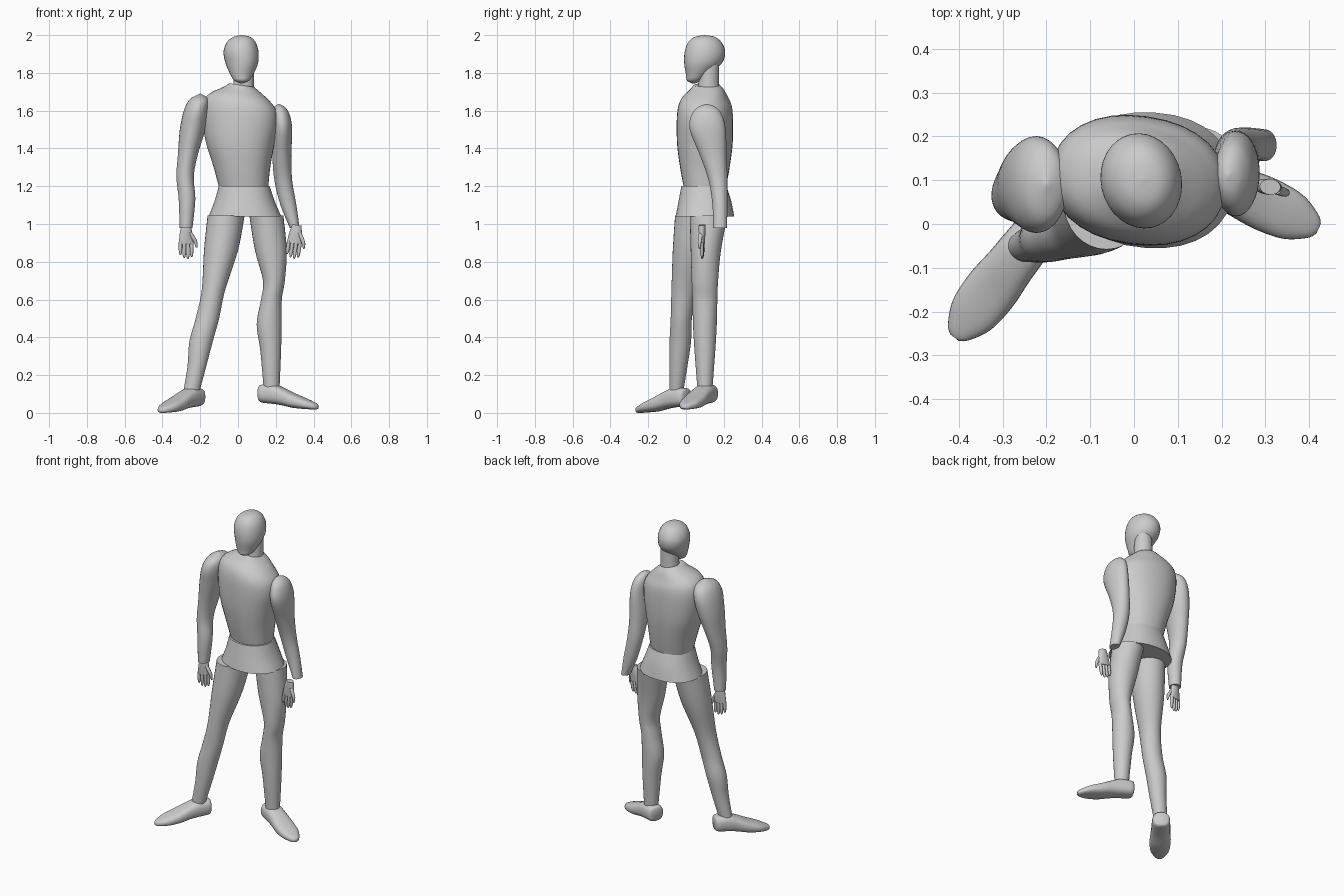
import bpy
import bmesh
import math
from mathutils import Matrix, Vector

default_cube = bpy.data.objects.get("Cube")
if default_cube:
    bpy.data.objects.remove(default_cube, do_unlink=True)


def spline(sections, steps):
    """Smoothly interpolate section tuples (Catmull-Rom)."""
    rows = [Vector(s) for s in sections]
    padded = [rows[0]] + rows + [rows[-1]]
    result = []
    for a, b, c, d in zip(padded, padded[1:], padded[2:], padded[3:]):
        for step in range(steps):
            t = step / steps
            tangent_b, tangent_c = (c - a) / 2, (d - b) / 2
            result.append(b * (2*t**3 - 3*t**2 + 1) + tangent_b * (t**3 - 2*t**2 + t)
                          + c * (3*t**2 - 2*t**3) + tangent_c * (t**3 - t**2))
    return result + [rows[-1]]


def finish(name, bm):
    bmesh.ops.recalc_face_normals(bm, faces=bm.faces)
    mesh = bpy.data.meshes.new(name)
    bm.to_mesh(mesh)
    bm.free()
    part = bpy.data.objects.new(name, mesh)
    bpy.context.collection.objects.link(part)
    bpy.ops.object.select_all(action='DESELECT')
    part.select_set(True)
    bpy.context.view_layer.objects.active = part
    bpy.ops.object.shade_smooth_by_angle(angle=math.radians(50))
    return part


def loft(name, sections, turn=0, power=2.0, lean=0, frame=None, sides=32, steps=5):
    """Skin oval sections given as (x, y, z, half width, half depth)."""
    bm = bmesh.new()
    bottom, top = sections[0][2], sections[-1][2]
    spin = Matrix.Rotation(math.radians(turn), 3, 'Z')
    rings = []
    for x, y, z, rx, ry in spline(sections, steps):
        ring = []
        for i in range(sides):
            angle = math.tau * i / sides
            c, s = math.cos(angle), math.sin(angle)
            oval = Vector((math.copysign(abs(c) ** (2 / power), c) * max(rx, .002),
                           math.copysign(abs(s) ** (2 / power), s) * max(ry, .002), 0))
            point = Vector((x, y, z)) + spin @ oval
            point.z -= lean * (point.x - x) * (z - bottom) / (top - bottom)
            ring.append(bm.verts.new(frame @ point if frame else point))
        rings.append(ring)
    for low, high in zip(rings, rings[1:]):
        for i in range(sides):
            j = (i + 1) % sides
            bm.faces.new((low[i], low[j], high[j], high[i]))
    bm.faces.new(rings[0])
    bm.faces.new(rings[-1])
    return finish(name, bm)


# Head and neck
loft("head", [(.02, .04, 1.745, .01, .01), (.02, .045, 1.76, .04, .04),
              (.02, .06, 1.79, .06, .06), (.02, .09, 1.85, .085, .1),
              (.016, .1, 1.91, .092, .108), (.017, .1, 1.96, .077, .09),
              (.02, .1, 1.99, .045, .055), (.02, .1, 2, .002, .002)], turn=12)
loft("neck", [(.03, .12, 1.69, .06, .06), (.03, .12, 1.74, .055, .055),
              (.035, .125, 1.86, .05, .05)])

# Torso tapers to the waist and leans toward its left shoulder
loft("torso", [(.03, .1, 1.19, .13, .11), (.02, .1, 1.3, .15, .13),
               (.01, .1, 1.42, .18, .145), (.01, .1, 1.54, .2, .147),
               (.01, .1, 1.62, .195, .14), (.01, .1, 1.67, .16, .12),
               (.02, .11, 1.71, .1, .09), (.02, .11, 1.735, .065, .07)],
     turn=-8, power=2.2, lean=.15)

# Flared hip piece
loft("hips", [(.037, .1, 1.04, .193, .155), (.035, .1, 1.12, .16, .14),
              (.033, .095, 1.2, .135, .12)], turn=-4, power=2.2)

# Arms
loft("right_arm", [(-.275, .045, .98, .034, .037), (-.27, .05, 1.13, .044, .045),
                   (-.28, .065, 1.25, .046, .055), (-.265, .08, 1.37, .053, .075),
                   (-.24, .09, 1.5, .068, .1), (-.22, .09, 1.6, .067, .11),
                   (-.205, .09, 1.66, .05, .08), (-.2, .09, 1.69, .002, .002)])
loft("left_arm", [(.3, .18, .98, .026, .036), (.267, .18, 1.1, .042, .04),
                  (.24, .17, 1.23, .047, .05), (.232, .145, 1.36, .05, .07),
                  (.235, .115, 1.5, .052, .095), (.228, .11, 1.58, .045, .08),
                  (.22, .11, 1.62, .027, .045), (.215, .11, 1.635, .002, .002)])

# Legs
loft("right_leg", [(-.245, -.05, .12, .043, .037), (-.217, -.04, .25, .05, .048),
                   (-.195, -.03, .38, .062, .057), (-.162, -.025, .5, .062, .056),
                   (-.13, -.01, .65, .062, .067), (-.09, .025, .86, .09, .095),
                   (-.063, .05, 1.045, .098, .108)])
loft("left_leg", [(.178, .1, .13, .042, .04), (.173, .1, .33, .055, .055),
                  (.165, .1, .47, .066, .063), (.177, .1, .6, .055, .066),
                  (.19, .1, .7, .058, .07), (.174, .105, .86, .084, .08),
                  (.15, .12, 1.045, .09, .1)])

# Feet: one profile from heel to toe, aimed along each foot
FOOT = [(0, .09, 0, .035, .04), (0, .088, .015, .05, .048), (0, .085, .08, .055, .052),
        (0, .073, .13, .057, .047), (0, .05, .2, .062, .038),
        (0, .033, .27, .055, .027), (0, .021, .32, .03, .017), (0, .018, .335, .012, .01)]


def foot(name, heel, toe, rise):
    forward = Vector((toe[0] - heel[0], toe[1] - heel[1], 0)).normalized()
    up = Vector((0, 0, 1))
    frame = Matrix((up.cross(forward), up, forward)).transposed().to_4x4()
    frame.translation = (heel[0], heel[1], rise)
    loft(name, FOOT, power=2.6, frame=frame, sides=24)


foot("right_foot", (-.205, .005), (-.415, -.265), -.004)
foot("left_foot", (.118, .13), (.42, -.01), .014)


# Hands: flat palm, four fingers and a thumb
def hand(name, origin, tilt, turn, thumb_side):
    frame = (Matrix.Translation(origin) @ Matrix.Rotation(math.radians(turn), 4, 'Z')
             @ Matrix.Rotation(math.radians(tilt), 4, 'Y'))
    loft(name + "_palm", [(0, 0, .01, .024, .018), (0, 0, -.03, .033, .018),
                          (0, 0, -.09, .04, .013)], frame=frame, sides=16)
    for i, length in enumerate((.065, .08, .085, .075)):
        x = (i - 1.5) * .02 * -thumb_side * -1
        loft(f"{name}_finger_{i + 1}",
             [(x, 0, -.08, .01, .011), (x, 0, -.08 - length * .8, .009, .009),
              (x, 0, -.085 - length, .003, .003)], frame=frame, sides=10, steps=3)
    side = thumb_side
    loft(name + "_thumb", [(side * .02, -.005, -.03, .012, .011),
                           (side * .047, -.01, -.075, .011, .01),
                           (side * .055, -.01, -.11, .004, .004)],
         frame=frame, sides=10, steps=3)


hand("right_hand", (-.275, .045, .985), 0, 10, 1)
hand("left_hand", (.31, .085, .985), 8, -5, 1)
